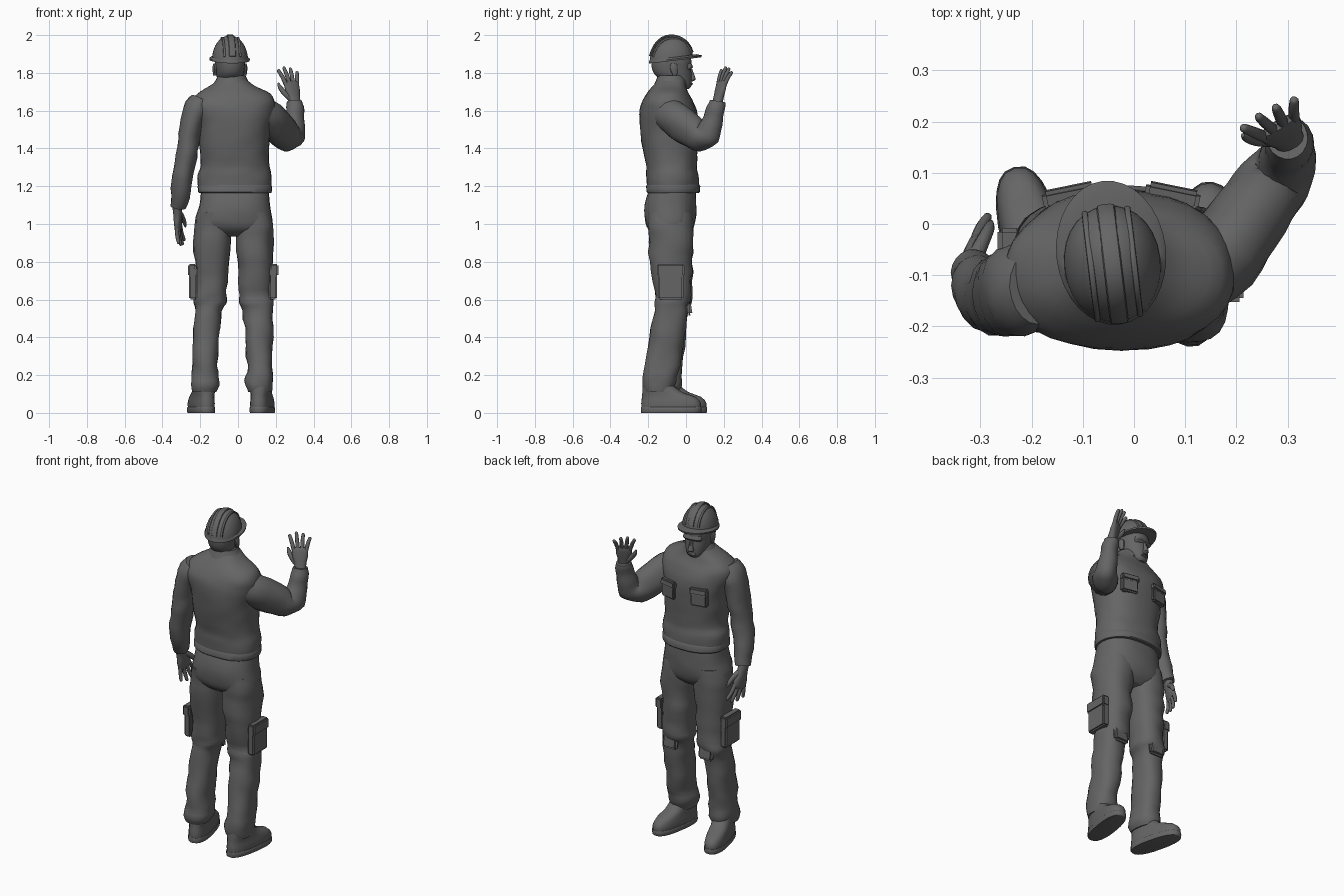
import bpy, bmesh, math
from mathutils import Vector, Matrix, noise

if "Cube" in bpy.data.objects:
    bpy.data.objects.remove(bpy.data.objects["Cube"], do_unlink=True)

GREY = (0.13, 0.13, 0.13, 1)
mat = bpy.data.materials.new("plain grey")
mat.use_nodes = True
mat.diffuse_color = GREY
bsdf = mat.node_tree.nodes["Principled BSDF"]
bsdf.inputs["Base Color"].default_value = GREY
bsdf.inputs["Roughness"].default_value = 0.8


def finish(bm, name, angle=40):
    """Turn a bmesh into a named, shaded object."""
    bmesh.ops.recalc_face_normals(bm, faces=bm.faces)
    me = bpy.data.meshes.new(name)
    bm.to_mesh(me)
    bm.free()
    me.materials.append(mat)
    ob = bpy.data.objects.new(name, me)
    bpy.context.collection.objects.link(ob)
    bpy.ops.object.select_all(action='DESELECT')
    ob.select_set(True)
    bpy.context.view_layer.objects.active = ob
    bpy.ops.object.shade_smooth_by_angle(angle=math.radians(angle))
    return ob


def spline(rings, steps):
    """Catmull-Rom resampling of (centre, u, v) rings."""
    out = []
    for i in range(len(rings) - 1):
        q = [rings[max(0, min(len(rings) - 1, i + k))] for k in (-1, 0, 1, 2)]
        for s in range(steps):
            t = s / steps
            out.append([b + (c - a) * (t / 2) + (a * 2 - b * 5 + c * 4 - d) * (t * t / 2)
                        + (b * 3 - a - c * 3 + d) * (t ** 3 / 2)
                        for a, b, c, d in zip(*q)])
    return out + [rings[-1]]


def loft(bm, rings, n=20, power=2.0, steps=3, folds=0.0):
    """Skin superellipse rings, with optional cloth folds."""
    loops = []
    for c, u, v in spline(rings, steps):
        loop = []
        for k in range(n):
            a = 2 * math.pi * k / n
            ca, sa = math.cos(a), math.sin(a)
            d = (u * math.copysign(abs(ca) ** (2 / power), ca)
                 + v * math.copysign(abs(sa) ** (2 / power), sa))
            p = c + d
            if folds:
                w = noise.noise(Vector((p.x * 9, p.y * 9, p.z * 17)))
                p += d.normalized() * folds * w
            loop.append(bm.verts.new(p))
        loops.append(loop)
    for a, b in zip(loops, loops[1:]):
        for k in range(n):
            bm.faces.new((a[k], a[(k + 1) % n], b[(k + 1) % n], b[k]))
    bm.faces.new(loops[0])
    bm.faces.new(loops[-1])


def boxes_to_rings(rows, tilt=0.0):
    """Rows of z, x min, x max, y min, y max become level rings."""
    return [(Vector(((a + b) / 2, (c + d) / 2, z)), Vector(((b - a) / 2, 0, 0)),
             Vector((0, (d - c) / 2, (d - c) / 2 * tilt))) for z, a, b, c, d in rows]


def stack(name, rows, power=2.0, n=24, steps=3, folds=0.0, tilt=0.0):
    bm = bmesh.new()
    loft(bm, boxes_to_rings(rows, tilt), n, power, steps, folds)
    return finish(bm, name)


def limb(bm, pts, ref, **kw):
    """Tube through points (x, y, z, radius along ref, other radius)."""
    ps = [Vector(p[:3]) for p in pts]
    rings = []
    for i, p in enumerate(ps):
        t = (ps[min(i + 1, len(ps) - 1)] - ps[max(i - 1, 0)]).normalized()
        u = (ref - t * ref.dot(t)).normalized()
        rings.append((p, u * pts[i][3], t.cross(u) * pts[i][4]))
    loft(bm, rings, **kw)


def plate(name, loc, size, yaw=0.0, pitch=0.0, bevel=0.008):
    """Bevelled cloth pocket or flap."""
    bm = bmesh.new()
    bmesh.ops.create_cube(bm, size=1, matrix=Matrix.Diagonal((*size, 1)))
    bmesh.ops.bevel(bm, geom=bm.edges[:], offset=bevel, segments=2, affect='EDGES')
    bm.transform(Matrix.Translation(loc) @ Matrix.Rotation(yaw, 4, 'Z')
                 @ Matrix.Rotation(pitch, 4, 'X'))
    return finish(bm, name)


def hand(name, wrist, along, thumb):
    """Palm, four fingers and thumb; local z runs to the fingertips, x to the thumb."""
    bm = bmesh.new()
    x = Vector((1, 0, 0))
    limb(bm, [(0, 0, -.03, .03, .026), (0, 0, .02, .033, .022), (0, 0, .06, .043, .019),
              (0, 0, .095, .043, .015), (0, 0, .11, .036, .009)], x, n=14, power=2.4)
    for i, length in enumerate((.082, .095, .087, .065)):
        s = 1.5 - i
        bx, tx = s * .0215, s * .037
        limb(bm, [(bx, 0, .085, .011, .012), ((bx + tx) / 2, .004, .10 + length * .45, .011, .011),
                  (tx, .012, .10 + length * .9, .009, .009),
                  (tx, .014, .10 + length, .004, .004)], x, n=8)
    limb(bm, [(.015, .004, .015, .017, .017), (.045, .012, .05, .015, .014),
              (.062, .018, .085, .012, .011), (.068, .02, .11, .004, .004)], x, n=8)
    z = Vector(along).normalized()
    t = Vector(thumb)
    t = (t - z * t.dot(z)).normalized()
    y = z.cross(t)
    if name.startswith("raised"):
        y = -y if y.y < 0 else y
    else:
        y = -y if y.x < 0 else y
    m = Matrix((t, y, z)).transposed().to_4x4()
    bm.transform(Matrix.Translation(wrist) @ m)
    return finish(bm, name, 60)


# Jacket and waist
stack("jacket", [
    (1.165, -.200, .168, -.200, .060), (1.20, -.212, .175, -.207, .066),
    (1.26, -.212, .175, -.208, .066), (1.31, -.197, .165, -.212, .058),
    (1.40, -.204, .165, -.230, .062), (1.50, -.215, .172, -.242, .068),
    (1.58, -.238, .190, -.246, .062), (1.64, -.252, .198, -.236, .042),
    (1.69, -.215, .168, -.208, .015), (1.73, -.150, .092, -.178, .000),
    (1.765, -.105, .045, -.150, -.005)], power=2.35, n=32, folds=.007)
stack("jacket_hem", [(1.165, -.206, .174, -.206, .066), (1.17, -.211, .177, -.211, .071),
                     (1.20, -.214, .179, -.211, .072), (1.21, -.208, .173, -.205, .066)],
      power=2.35, n=32, steps=1, folds=.007)
stack("collar", [(1.735, -.135, .070, -.170, .006), (1.765, -.116, .050, -.157, .002),
                 (1.785, -.107, .040, -.150, -.008)], n=24)

# Trousers
stack("trouser_seat", [
    (1.19, -.192, .160, -.195, .048), (1.10, -.206, .168, -.220, .055),
    (1.02, -.226, .182, -.218, .050), (.97, -.215, .172, -.195, .035),
    (.935, -.150, .100, -.150, .000)], power=2.4, n=28, folds=.005)
stack("right_trouser_leg", [
    (1.06, -.212, -.035, -.205, .040), (.95, -.234, -.032, -.198, .042),
    (.80, -.230, -.046, -.182, .036), (.65, -.228, -.056, -.160, .032),
    (.59, -.238, -.062, -.160, .032), (.54, -.230, -.086, -.160, .014),
    (.40, -.240, -.100, -.180, .002), (.25, -.240, -.106, -.198, -.016),
    (.17, -.247, -.103, -.205, -.022), (.11, -.238, -.115, -.195, -.035)],
    power=2.3, n=22, folds=.014)
stack("left_trouser_leg", [
    (1.06, -.010, .168, -.205, .040), (.95, -.015, .188, -.198, .040),
    (.80, -.004, .184, -.190, .034), (.65, .000, .182, -.168, .026),
    (.59, .004, .190, -.166, .024), (.54, .022, .182, -.172, .008),
    (.40, .036, .188, -.195, -.006), (.25, .046, .182, -.218, -.035),
    (.17, .042, .190, -.232, -.050), (.11, .052, .180, -.222, -.065)],
    power=2.3, n=22, folds=.014)

# Cargo pockets, knee patches and chest pockets
for side, x, kx, ky in (("right", -.238, -.145, .012), ("left", .186, .10, .002)):
    s = 1 if x > 0 else -1
    plate(side + "_cargo_pocket", (x, -.08, .685), (.042, .135, .17))
    plate(side + "_cargo_flap", (x + s * .005, -.08, .755), (.046, .145, .065))
    plate(side + "_knee_patch", (kx, ky, .57), (.095, .03, .11), 0, .15, .012)
for side, x, yaw in (("right", -.125, .2), ("left", .075, -.2)):
    plate(side + "_chest_pocket", (x, .05, 1.505), (.10, .035, .105), yaw, 0)
    plate(side + "_chest_flap", (x, .056, 1.54), (.108, .036, .04), yaw, .12)

# Boots with soles, toes turned outward
for side, hx, y0, y1, yaw in (("right", -.178, -.205, .115, .24), ("left", .118, -.24, .082, -.15)):
    ym = y0 + .09
    place = (Matrix.Translation((hx, ym, 0)) @ Matrix.Rotation(yaw, 4, 'Z'))
    a, b = y0 - ym, y1 - ym
    for part, rows in (
            ("_boot", [(.015, -.055, .055, a + .004, b - .004), (.05, -.058, .058, a + .002, b),
                       (.085, -.054, .054, a + .006, b - .03), (.11, -.054, .054, a + .008, b - .10),
                       (.15, -.055, .055, a + .012, b - .15), (.20, -.05, .05, a + .02, b - .17)]),
            ("_sole", [(0, -.056, .056, a + .002, b - .004), (.004, -.06, .06, a, b + .002),
                       (.028, -.06, .06, a, b + .003), (.03, -.056, .056, a + .002, b)])):
        stack(side + part, rows, 2.5, 24, 2).data.transform(place)

# Lowered arm and hand
bm = bmesh.new()
limb(bm, [(-.195, -.125, 1.66, .055, .07), (-.225, -.13, 1.60, .070, .088),
          (-.25, -.135, 1.50, .060, .083), (-.267, -.14, 1.40, .058, .075),
          (-.285, -.14, 1.28, .056, .070), (-.302, -.118, 1.18, .052, .062),
          (-.318, -.092, 1.09, .040, .046)], Vector((1, 0, 0)), n=18, folds=.012)
finish(bm, "lowered_arm")
hand("lowered_hand", (-.32, -.085, 1.07), (.01, .06, -.2), (.25, .95, 0))

# Raised arm and waving hand
bm = bmesh.new()
limb(bm, [(.10, -.125, 1.60, .075, .09), (.17, -.065, 1.56, .080, .095),
          (.225, .015, 1.50, .076, .086), (.268, .078, 1.462, .070, .076),
          (.294, .120, 1.478, .060, .070), (.303, .142, 1.54, .053, .056),
          (.304, .158, 1.60, .047, .048), (.302, .166, 1.65, .041, .042)],
     Vector((.75, -.66, 0)), n=18, folds=.010)
finish(bm, "raised_arm")
hand("raised_hand", (.30, .168, 1.65), (-.038, .045, .2), (-.85, -.5, 0))

# Neck, head and face
turn = Matrix.Translation((-.043, -.07, 0)) @ Matrix.Rotation(.12, 4, 'Z')
stack("neck", [(1.70, -.112, .028, -.145, -.012), (1.76, -.108, .024, -.142, -.015),
               (1.84, -.108, .024, -.150, -.010)])
face = [
    stack("head", [(1.714, -.026, .026, .035, .084), (1.73, -.046, .046, -.01, .098),
                   (1.76, -.062, .062, -.06, .100), (1.79, -.071, .071, -.095, .100),
                   (1.82, -.076, .076, -.11, .098), (1.86, -.080, .080, -.115, .100),
                   (1.91, -.078, .078, -.11, .090)], 2.2),
    stack("nose", [(1.754, -.010, .010, .085, .104), (1.764, -.018, .018, .085, .122),
                   (1.785, -.012, .012, .085, .117), (1.82, -.009, .009, .08, .104)], 2, 10, 2),
    stack("brow", [(1.818, -.05, .05, .06, .094), (1.83, -.058, .058, .06, .106),
                   (1.85, -.055, .055, .06, .098)], 2.5, 16, 2),
    stack("lips", [(1.731, -.012, .012, .07, .096), (1.737, -.026, .026, .07, .107),
                   (1.741, -.028, .028, .07, .102), (1.745, -.026, .026, .07, .108),
                   (1.751, -.012, .012, .07, .099)], 2, 12, 1)]
for side, s in (("right", -1), ("left", 1)):
    x = s * .08
    face.append(stack(side + "_ear", [
        (1.785, x - .008, x + .008, -.008, .012), (1.80, x - .011, x + .011, -.016, .016),
        (1.83, x - .013, x + .013, -.026, .018), (1.85, x - .008, x + .008, -.018, .010)], 2, 10, 2))

# Safety helmet: dome, tilted brim and crown ridges
T = .12
dome = []
for i in range(9):
    a = math.radians(i * 11)
    r = math.cos(a)
    dome.append((1.868 + .13 * math.sin(a), -.095 * r, .095 * r, -.008 - .115 * r, -.008 + .115 * r))
face.append(stack("helmet_dome", dome, 2.1, 28, 1, 0, .10))
face.append(stack("helmet_brim", [
    (1.866, -.092, .092, -.116, .125), (1.867, -.106, .106, -.126, .153),
    (1.876, -.107, .107, -.127, .155), (1.884, -.096, .096, -.122, .125)], 2.0, 32, 1, 0, T))
for name, x, w, h in (("middle", 0, .018, .134), ("right", -.042, .006, .121), ("left", .042, .006, .121)):
    bm = bmesh.new()
    pts = []
    for i in range(13):
        a = math.radians(15 + i * 12.5)
        y = -.008 + .116 * math.cos(a) * (1 if x == 0 else .92)
        pts.append((x, y, 1.864 + h * math.sin(a) + (y + .008) * .1 * math.cos(a) ** 2, w, .006))
    limb(bm, pts, Vector((1, 0, 0)), n=10, power=3, steps=1)
    face.append(finish(bm, name + "_helmet_ridge"))
for ob in face:
    ob.data.transform(turn)
